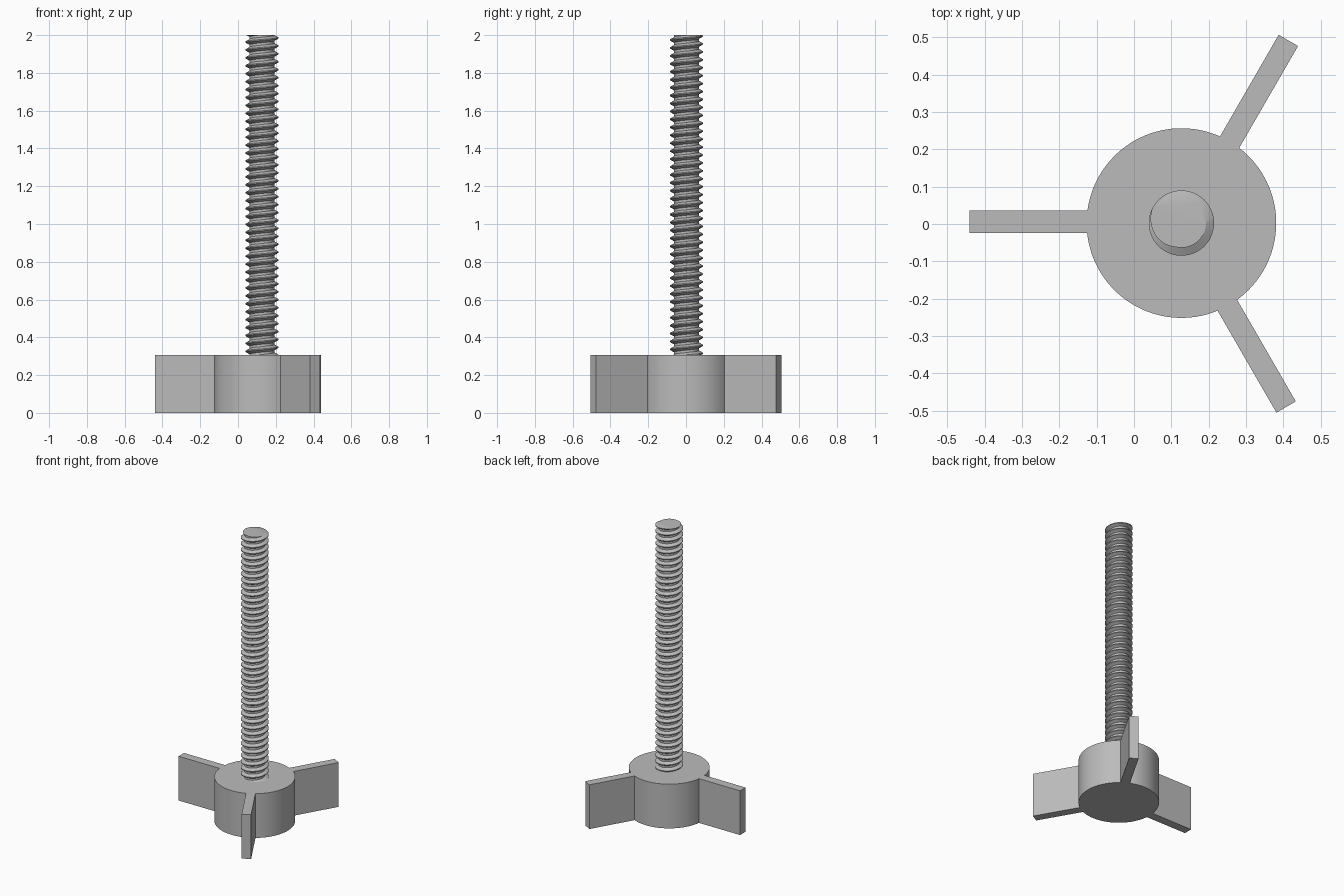
import bpy, bmesh, math
from mathutils import Vector

if "Cube" in bpy.data.objects:
    bpy.data.objects.remove(bpy.data.objects["Cube"])

AXIS_X, AXIS_Y = 0.127, 0.0025
HUB_R, HUB_H, WING_REACH = 0.254, 0.307, 0.567
THREAD_R, ROOT_R, PITCH, TOP = 0.0875, 0.066, 0.042, 2.0

grey = bpy.data.materials.new("plain grey")
grey.use_nodes = True
grey.diffuse_color = (0.5, 0.5, 0.5, 1)
grey.node_tree.nodes["Principled BSDF"].inputs["Base Color"].default_value = (0.5, 0.5, 0.5, 1)


def finish(bm, name, angle):
    bmesh.ops.recalc_face_normals(bm, faces=bm.faces)
    mesh = bpy.data.meshes.new(name)
    bm.to_mesh(mesh)
    bm.free()
    mesh.materials.append(grey)
    obj = bpy.data.objects.new(name, mesh)
    bpy.context.collection.objects.link(obj)
    obj.location = (AXIS_X, AXIS_Y, 0)
    bpy.ops.object.select_all(action="DESELECT")
    obj.select_set(True)
    bpy.context.view_layer.objects.active = obj
    bpy.ops.object.shade_smooth_by_angle(angle=math.radians(angle))


def polar(r, a):
    return Vector((r * math.cos(a), r * math.sin(a), 0))


# Knob: round hub and three wings as one extruded outline
low, high = -0.0335, 0.0265
arc_low, arc_high = math.asin(low / HUB_R), math.asin(high / HUB_R)
third, steps = math.tau / 3, 32
outline = []
for i in range(3):
    a = math.pi + i * third
    along, across = polar(1, a), polar(1, a + math.pi / 2)
    outline += [along * WING_REACH + across * side for side in (low, high)]
    start, end = a + arc_high, a + third + arc_low
    outline += [polar(HUB_R, start + (end - start) * k / steps) for k in range(steps + 1)]
bm = bmesh.new()
base = bm.faces.new([bm.verts.new(p) for p in outline])
new = bmesh.ops.extrude_face_region(bm, geom=[base], use_keep_orig=True)["geom"]
bmesh.ops.translate(bm, verts=[v for v in new if isinstance(v, bmesh.types.BMVert)],
                    vec=(0, 0, HUB_H))
finish(bm, "winged_knob", 30)

# Threaded rod: toothed profile swept once around while rising one pitch
tooth = [(-0.065, THREAD_R), (0.065, THREAD_R), (0.35, ROOT_R), (0.65, ROOT_R)]
crest_phase = 130 / 360
turns = math.ceil((TOP - HUB_H) / PITCH) + 3
bm = bmesh.new()
column = [bm.verts.new((r, 0, TOP + PITCH * (t - crest_phase - k)))
          for k in range(turns, -3, -1) for t, r in tooth]
edges = [bm.edges.new(pair) for pair in zip(column, column[1:])]
segments = 48
bmesh.ops.spin(bm, geom=column + edges, cent=(0, 0, 0), axis=(0, 0, 1),
               dvec=(0, 0, PITCH / segments), angle=math.tau, steps=segments)
bmesh.ops.remove_doubles(bm, verts=bm.verts, dist=0.0005)

# Square off both ends of the rod and cap them
for z, direction in ((TOP, 1), (HUB_H - 0.02, -1)):
    cut = bmesh.ops.bisect_plane(bm, geom=bm.verts[:] + bm.edges[:] + bm.faces[:],
                                 plane_co=(0, 0, z), plane_no=(0, 0, direction),
                                 clear_outer=True)["geom_cut"]
    rim = [e for e in cut if isinstance(e, bmesh.types.BMEdge)]
    bmesh.ops.contextual_create(bm, geom=rim)
finish(bm, "threaded_rod", 30)
